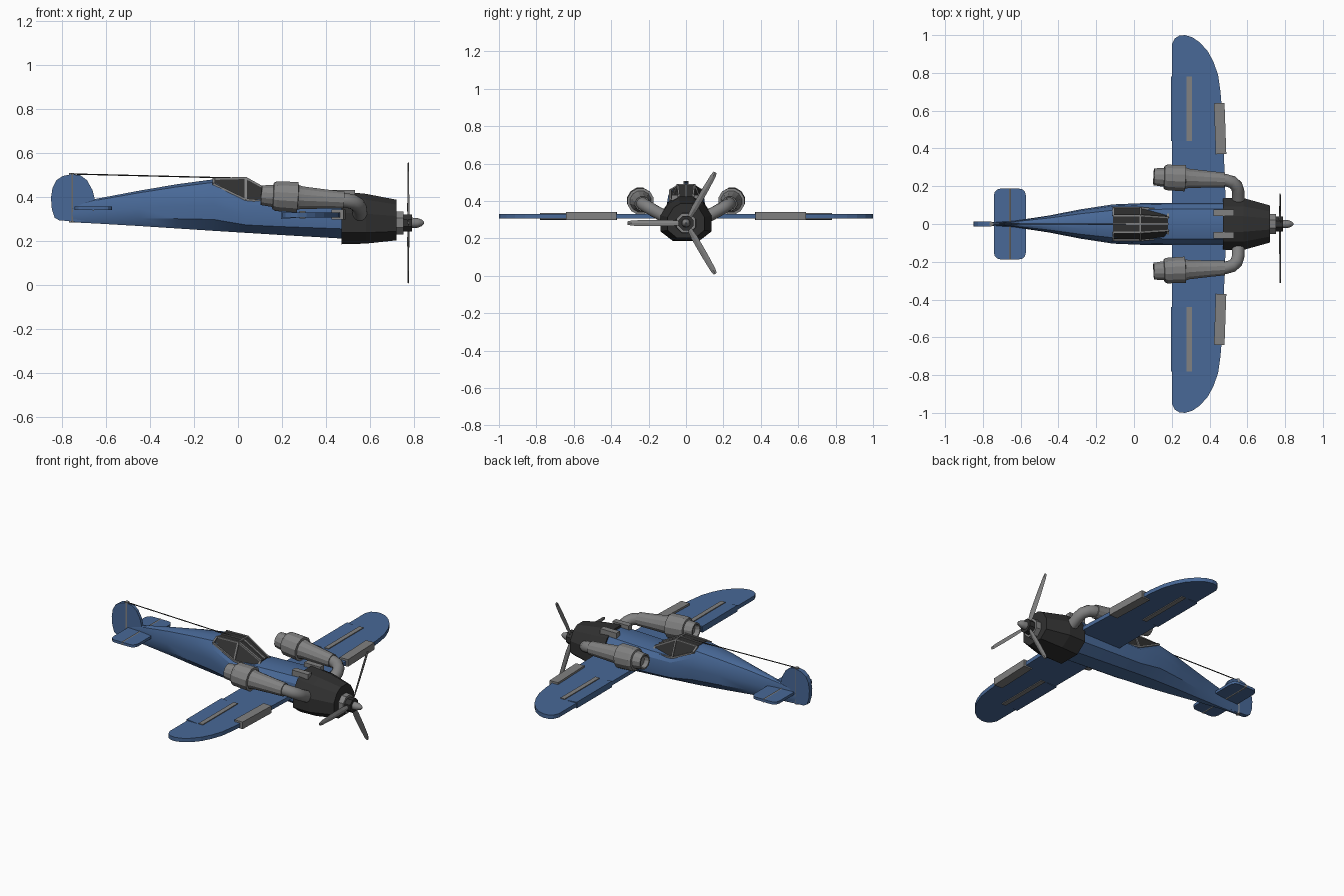
import bpy, bmesh, math
from mathutils import Vector, Matrix

if "Cube" in bpy.data.objects:
    bpy.data.objects.remove(bpy.data.objects["Cube"])


def material(name, rgb):
    m = bpy.data.materials.new(name)
    m.diffuse_color = (*rgb, 1)
    m.use_nodes = True
    m.node_tree.nodes["Principled BSDF"].inputs["Base Color"].default_value = m.diffuse_color
    return m


BLUE = material("blue_paint", (0.065, 0.14, 0.31))
DARK = material("dark_metal", (0.03, 0.03, 0.03))
GREY = material("grey_metal", (0.22, 0.22, 0.22))


def finish(name, bm, mat, smooth=None):
    bmesh.ops.recalc_face_normals(bm, faces=bm.faces)
    me = bpy.data.meshes.new(name)
    bm.to_mesh(me)
    bm.free()
    ob = bpy.data.objects.new(name, me)
    bpy.context.collection.objects.link(ob)
    me.materials.append(mat)
    if smooth:
        bpy.ops.object.select_all(action='DESELECT')
        ob.select_set(True)
        bpy.context.view_layer.objects.active = ob
        bpy.ops.object.shade_smooth_by_angle(angle=math.radians(smooth))
    return ob


def loft(name, rings, mat, smooth=None):
    bm = bmesh.new()
    vs = [[bm.verts.new(p) for p in r] for r in rings]
    n = len(vs[0])
    for a, b in zip(vs, vs[1:]):
        for i in range(n):
            j = (i + 1) % n
            bm.faces.new((a[i], a[j], b[j], b[i]))
    bm.faces.new(vs[0])
    bm.faces.new(vs[-1])
    return finish(name, bm, mat, smooth)


def tube(name, path, radii, mat, n=12, straight=False, smooth=None):
    pts = [Vector(p) for p in path]
    rings = []
    for i, (p, r) in enumerate(zip(pts, radii)):
        d = pts[-1] - pts[0] if straight else pts[min(i + 1, len(pts) - 1)] - pts[max(i - 1, 0)]
        q = d.to_track_quat('Z', 'Y')
        rings.append([p + q @ Vector((r * math.cos(t), r * math.sin(t), 0))
                      for t in (2 * math.pi * (k + .5) / n for k in range(n))])
    return loft(name, rings, mat, smooth)


def box(name, lo, hi, mat, turn=0):
    lo, hi = Vector(lo), Vector(hi)
    bm = bmesh.new()
    bmesh.ops.create_cube(bm, size=1, matrix=Matrix.Translation((lo + hi) / 2)
                          @ Matrix.Rotation(turn, 4, 'Z') @ Matrix.Diagonal((*(hi - lo), 1)))
    return finish(name, bm, mat)


def section(x, z0, z1, w, shape):
    half = [(w * a, z0 + (z1 - z0) * t) for a, t in shape]
    return [(x, y, z) for y, z in half] + [(x, -y, z) for y, z in reversed(half)]


# fuselage, with the deck stepping down under the canopy
BODY = [(.45, 0), (.95, .22), (1, .5), (.92, .78), (.7, .94), (.3, 1)]
loft("fuselage", [section(*s, BODY) for s in (
    (-.76, .285, .36, .010), (-.64, .279, .392, .016), (-.45, .268, .428, .045),
    (-.28, .257, .457, .078), (-.11, .246, .48, .104), (.035, .237, .40, .110),
    (.18, .228, .40, .112), (.49, .21, .412, .112))], BLUE, 25)

# engine cowling
COWL = [(.5, 0), (1, .22), (1, .6), (.68, .88), (.3, 1)]
loft("cowling", [section(*s, COWL) for s in (
    (.47, .185, .425, .137), (.58, .188, .414, .137), (.72, .203, .387, .098))], DARK)

# canopy glass and its frame bars
roof = [(-.11, .045, .482), (.035, .045, .486), (.18, .035, .405)]
base = [(-.11, .085, .458), (.035, .085, .388), (.18, .072, .375)]


def flip(p):
    return (p[0], -p[1], p[2])


loft("canopy_glass", [[b, r, flip(r), flip(b)] for b, r in zip(base, roof)], DARK)
bars = [(roof[1], flip(roof[1]))]
bars += [((a[0], 0, a[2]), (b[0], 0, b[2])) for a, b in zip(roof, roof[1:])]
for line in (roof, base):
    for a, b in zip(line, line[1:]):
        bars += [(a, b), (flip(a), flip(b))]
for b, r in zip(base, roof):
    bars += [(b, r), (flip(b), flip(r))]
for ends in bars:
    tube("canopy_frame", ends, (.007, .007), GREY, 4)


# flat plate from an outline, in plan (axis z) or in side view (axis y)
def plate(name, outline, lo, hi, axis):
    place = (lambda u, v, t: (u, v, t)) if axis == 'z' else (lambda u, v, t: (u, t, v))
    return loft(name, [[place(u, v, t) for u, v in outline] for t in (lo, hi)], BLUE)


# wing in one piece, mirrored outline
tip = [(.20, .95), (.215, .982), (.24, .997), (.27, 1.0), (.31, .988), (.35, .96), (.39, .915),
       (.42, .86), (.445, .79), (.458, .70), (.466, .60), (.475, .39), (.49, 0)]
plate("wing", tip + [(x, -y) for x, y in reversed(tip[:-1])], .306, .330, 'z')

for s, side in ((1, "left"), (-1, "right")):
    def span(a, b):
        return sorted((s * a, s * b))
    # aileron wedge, hinge strip and leading edge slat
    y0, y1 = span(.44, .78)
    loft(side + "_aileron", [[(.196, y, .299), (.196, y, .337), (.28, y, .329), (.28, y, .307)]
                             for y in (y0, y1)], BLUE)
    box(side + "_hinge_strip", (.279, y0, .301), (.307, y1, .335), GREY)
    y0, y1 = span(.37, .64)
    box(side + "_slat", (.428, y0, .298), (.484, y1, .342), GREY, s * .035)
    # cowl intake
    y0, y1 = span(.042, .077)
    box(side + "_intake", (.42, y0, .395), (.53, y1, .432), GREY)
    # turbocharger pod with a recessed outlet
    prof = [(.135, .035), (.105, .037), (.105, .046), (.158, .052), (.16, .062), (.175, .070),
            (.27, .072), (.272, .058), (.29, .053), (.40, .045), (.48, .040)]
    tube(side + "_exhaust_pod",
         [(x, s * (.250 - .045 * (x - .1)), .408 - .06 * (x - .1)) for x, r in prof],
         [r for x, r in prof], GREY, 12, True, 25)
    # bent exhaust pipe
    path = [(.44, .234, .388), (.485, .232, .385), (.52, .222, .378), (.542, .202, .366),
            (.551, .175, .350), (.553, .11, .315)]
    tube(side + "_exhaust_pipe", [(x, s * y, z) for x, y, z in path], [.034] * 6, GREY, 12,
         smooth=40)

# tailplane with rounded corners
corner = [(.085, .15), (.08, .17), (.068, .183), (.05, .187)]
quad = corner + [(-x, y) for x, y in reversed(corner)]
quad += [(-x, -y) for x, y in quad]
plate("tailplane", [(x - .657, y) for x, y in quad], .340, .356, 'z')
tube("tailplane_hinge", [(-.657, -.187, .348), (-.657, .187, .348)], (.011, .011), GREY, 6)

# fin and rudder
plate("fin", [(-.76, .290), (-.76, .503), (-.715, .498), (-.685, .475), (-.66, .43), (-.645, .37),
              (-.64, .29)], -.009, .009, 'y')
plate("rudder", [(-.755, .290), (-.81, .293), (-.832, .305), (-.845, .345), (-.849, .395),
                 (-.842, .44), (-.825, .475), (-.795, .495), (-.755, .503)], -.014, .014, 'y')
tube("rudder_hinge", [(-.755, 0, .284), (-.755, 0, .508)], (.013, .013), GREY, 6)

# aerial wire
tube("aerial_wire", [(-.755, 0, .504), (-.02, 0, .486)], (.003, .003), DARK, 5)

# propeller shaft housing, hub, spinner and three blades
Z = .282
tube("shaft_housing", [(.70, 0, Z), (.752, 0, Z)], (.058, .056), GREY, 8)
tube("propeller_hub", [(.745, 0, Z), (.79, 0, Z)], (.042, .042), DARK, 8)
tube("spinner", [(x, 0, Z) for x in (.785, .815, .835, .845)], (.024, .022, .014, .004), GREY, 10,
     True, 40)
for k in range(3):
    a = math.radians(60 + 120 * k)
    out, across = Vector((0, math.cos(a), math.sin(a))), Vector((0, -math.sin(a), math.cos(a)))
    rings = []
    for r, w, tilt in ((.02, .010, .35), (.09, .017, .3), (.20, .017, .2), (.29, .014, .1),
                       (.313, .009, .05)):
        c = Vector((.773, 0, Z)) + out * r
        side = across * w + Vector((w * tilt, 0, 0))
        thick = Vector((.004, 0, 0))
        rings.append([c - side, c + thick, c + side, c - thick])
    loft("propeller_blade", rings, GREY)
